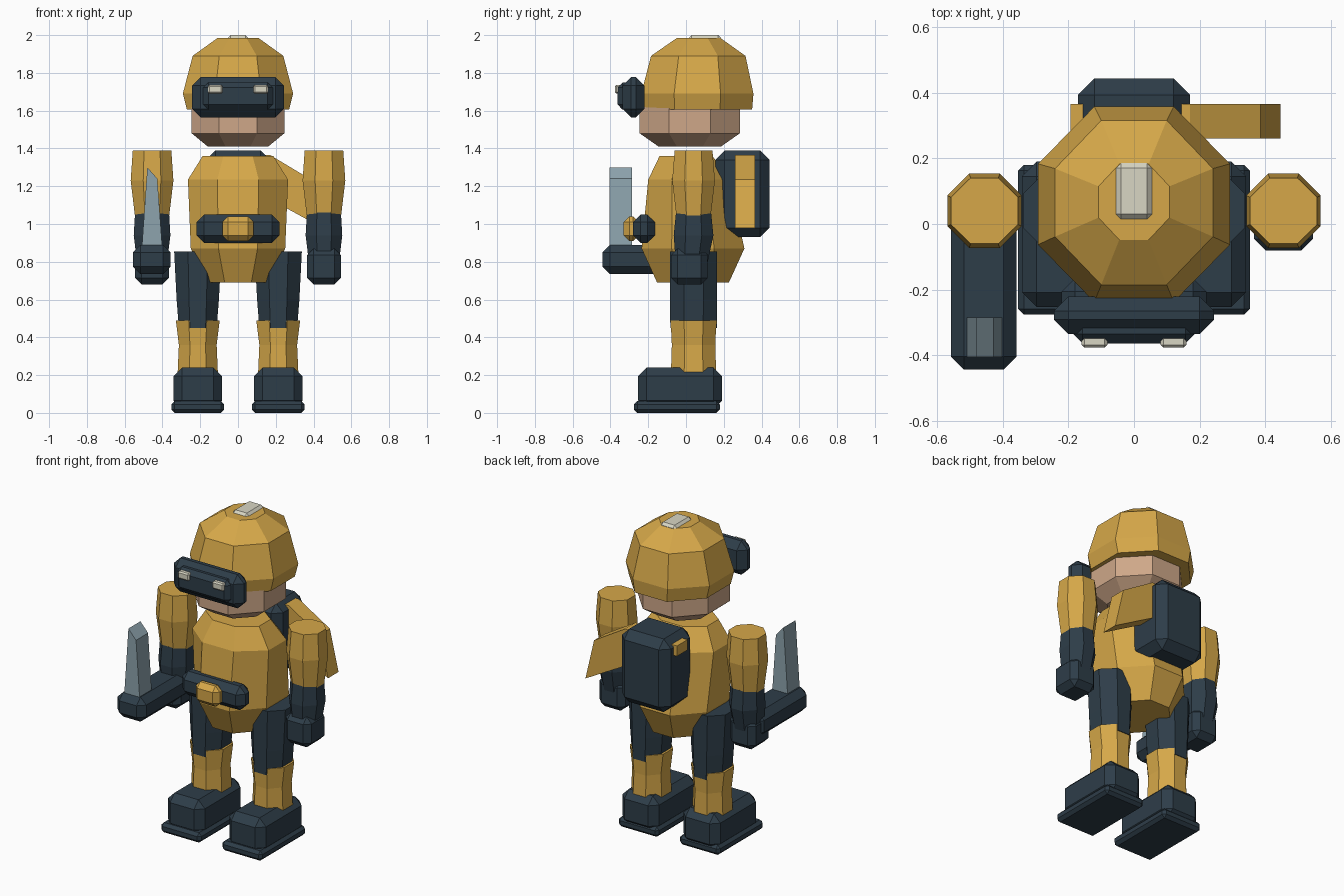
import bpy, bmesh

cube = bpy.data.objects.get("Cube")
if cube:
    bpy.data.objects.remove(cube, do_unlink=True)


def material(name, rgb):
    m = bpy.data.materials.new(name)
    m.use_nodes = True
    m.diffuse_color = (*rgb, 1)
    m.node_tree.nodes["Principled BSDF"].inputs["Base Color"].default_value = (*rgb, 1)
    return m


YELLOW = material("mustard_yellow", (0.67, 0.39, 0.066))
DARK = material("dark_slate", (0.027, 0.047, 0.066))
SKIN = material("skin", (0.62, 0.39, 0.25))
CREAM = material("cream", (0.69, 0.67, 0.55))
STEEL = material("blue_steel", (0.27, 0.37, 0.42))


def finish(name, bm, mat):
    bmesh.ops.recalc_face_normals(bm, faces=bm.faces)
    mesh = bpy.data.meshes.new(name)
    bm.to_mesh(mesh)
    bm.free()
    mesh.materials.append(mat)
    ob = bpy.data.objects.new(name, mesh)
    bpy.context.collection.objects.link(ob)
    return ob


def loft(name, mat, x, rings):
    """Eight-sided body through rings of (z, centre y, half width, half depth)."""
    bm = bmesh.new()
    k = 2 ** 0.5 - 1
    octagon = [(1, -k), (1, k), (k, 1), (-k, 1), (-1, k), (-1, -k), (-k, -1), (k, -1)]
    loops = [[bm.verts.new((x + u * w, y + v * d, z)) for u, v in octagon]
             for z, y, w, d in rings]
    for a, b in zip(loops, loops[1:]):
        for i in range(8):
            j = (i + 1) % 8
            bm.faces.new((a[i], a[j], b[j], b[i]))
    bm.faces.new(loops[0])
    bm.faces.new(loops[-1])
    return finish(name, bm, mat)


def block(name, mat, xs, ys, zs, bevel):
    """Chamfered box between the given limits."""
    bm = bmesh.new()
    bmesh.ops.create_cube(bm, size=1)
    for v in bm.verts:
        v.co = [lim[0] if c < 0 else lim[1] for c, lim in zip(v.co, (xs, ys, zs))]
    ob = finish(name, bm, mat)
    if bevel:
        mod = ob.modifiers.new("chamfer", "BEVEL")
        mod.width = bevel
        mod.segments = 1
    return ob


def prism(name, mat, profile, y0, y1):
    """Front outline extruded along y."""
    bm = bmesh.new()
    front, back = [[bm.verts.new((x, y, z)) for x, z in profile] for y in (y0, y1)]
    n = len(profile)
    for i in range(n):
        j = (i + 1) % n
        bm.faces.new((front[i], front[j], back[j], back[i]))
    bm.faces.new(front)
    bm.faces.new(back)
    return finish(name, bm, mat)


def around(c, h):
    return (c - h, c + h)


# Head, helmet and goggles
loft("head", SKIN, 0, [(1.41, 0.02, 0.16, 0.165), (1.48, 0.02, 0.245, 0.265),
                       (1.65, 0.02, 0.245, 0.265)])
loft("helmet", YELLOW, 0, [(1.605, 0.06, 0.27, 0.29), (1.69, 0.06, 0.292, 0.297),
                           (1.89, 0.065, 0.24, 0.25), (1.985, 0.067, 0.108, 0.115)])
block("helmet_crest", CREAM, around(0, 0.055), (0.015, 0.185), (1.95, 2.0), 0.015)
block("goggle_frame", DARK, around(0, 0.244), (-0.335, -0.22), (1.565, 1.777), 0.045)
block("goggle_lens", DARK, around(0, 0.185), (-0.363, -0.28), (1.605, 1.75), 0.028)
for side, s in (("right", -1), ("left", 1)):
    block(side + "_eye_light", CREAM, around(s * 0.12, 0.039), (-0.376, -0.34),
          (1.69, 1.737), 0.008)

# Torso and belt
loft("torso", YELLOW, 0, [(0.69, 0.037, 0.17, 0.19), (0.87, 0.037, 0.25, 0.272),
                          (1.235, 0.015, 0.265, 0.215), (1.36, 0, 0.187, 0.14)])
block("belt_pouch", DARK, around(0, 0.22), (-0.28, -0.165), (0.9, 1.05), 0.04)
block("buckle", YELLOW, around(0, 0.083), (-0.33, -0.25), (0.91, 1.04), 0.03)

# Backpack with side flap
block("backpack", DARK, around(0, 0.17), (0.155, 0.443), (0.93, 1.39), 0.05)
prism("backpack_flap", YELLOW, [(0.1, 1.365), (0.17, 1.365), (0.385, 1.236),
                                (0.445, 0.98), (0.1, 1.17)], 0.26, 0.365)
block("backpack_tab", YELLOW, (-0.193, -0.1), (0.26, 0.365), (1.29, 1.355), 0)

for side, s in (("right", -1), ("left", 1)):
    # Arms
    ax = s * 0.455
    loft(side + "_upper_arm", YELLOW, ax, [(1.02, 0.04, 0.088, 0.088),
                                           (1.23, 0.04, 0.113, 0.113),
                                           (1.39, 0.04, 0.102, 0.1)])
    loft(side + "_forearm", DARK, ax, [(0.8, 0.03, 0.08, 0.085), (0.94, 0.04, 0.097, 0.105),
                                       (1.06, 0.04, 0.09, 0.093)])
    block(side + "_hand", DARK, around(ax, 0.09), (-0.08, 0.115), (0.68, 0.87), 0.035)
    # Legs
    lx = s * 0.213
    loft(side + "_thigh", DARK, lx, [(0.45, 0.04, 0.1, 0.123), (0.6, 0.04, 0.112, 0.125),
                                     (0.855, 0.04, 0.125, 0.125)])
    loft(side + "_shin", YELLOW, lx, [(0.2, 0.04, 0.107, 0.12), (0.36, 0.04, 0.1, 0.115),
                                      (0.49, 0.04, 0.116, 0.121)])
    # Boots
    block(side + "_boot", DARK, around(lx, 0.128), (-0.253, 0.19), (0.02, 0.24), 0.045)
    block(side + "_sole", DARK, around(lx, 0.14), (-0.276, 0.18), (0, 0.062), 0.018)

# Blade with its forward grip
block("blade_grip", DARK, around(-0.457, 0.1), (-0.443, 0.06), (0.735, 0.89), 0.04)
prism("blade", STEEL, [(-0.51, 0.86), (-0.48, 1.3), (-0.427, 1.24), (-0.4, 0.86)],
      -0.405, -0.285)
